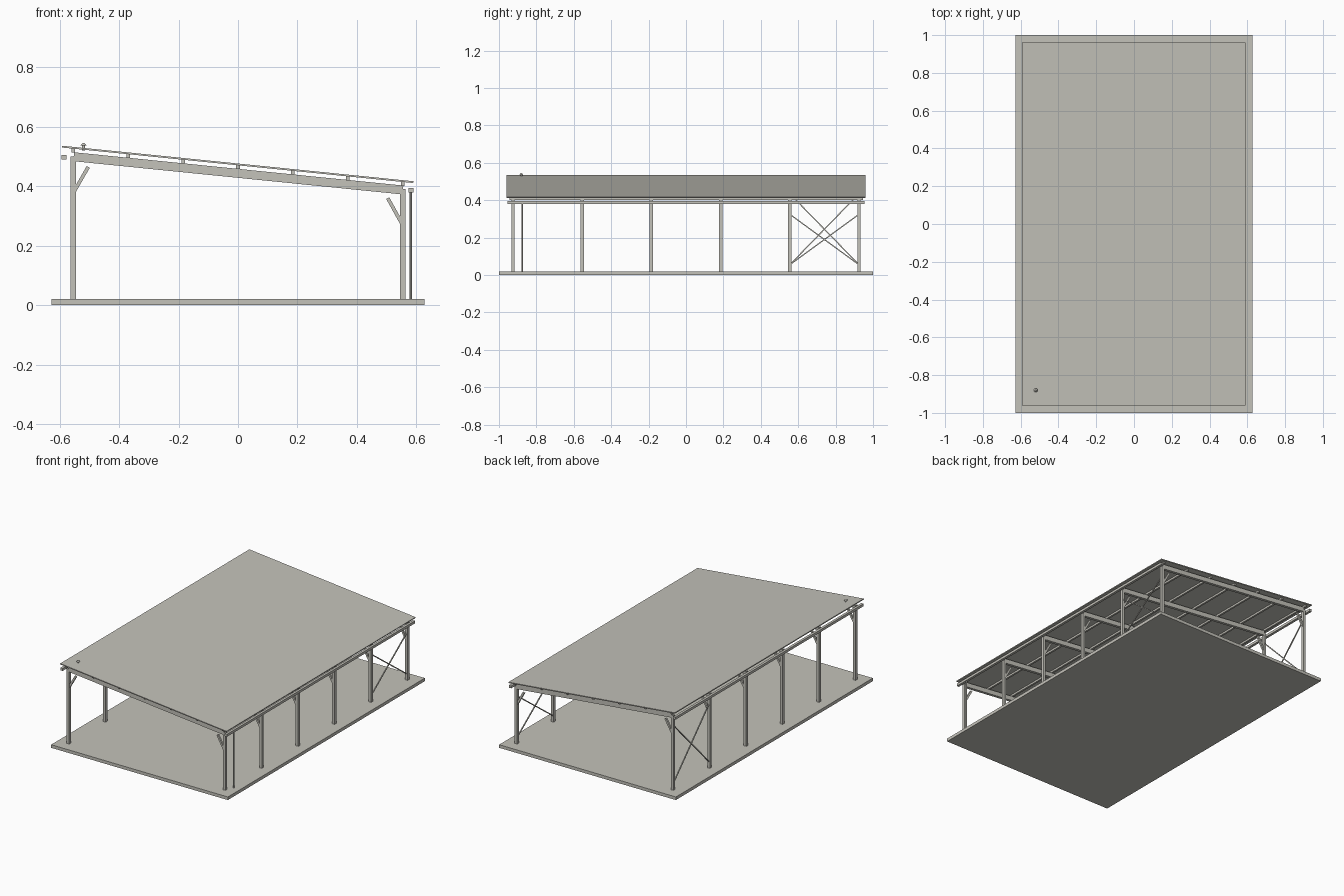
import bpy
from mathutils import Vector, Matrix

cube = bpy.data.objects.get("Cube")
if cube:
    bpy.data.objects.remove(cube, do_unlink=True)

COLOR = (0.55, 0.54, 0.49, 1)
mat = bpy.data.materials.new("warm grey")
mat.use_nodes = True
mat.diffuse_color = COLOR
mat.node_tree.nodes["Principled BSDF"].inputs["Base Color"].default_value = COLOR

SLOPE = -0.101
FRAMES = [-0.925 + 0.37 * i for i in range(6)]
POST_X = 0.555
SLAB = 0.02


def roof_z(x, drop=0):
    """Height of the roof's upper face at x, less a drop."""
    return 0.4765 + SLOPE * x - drop


def finish(name):
    ob = bpy.context.object
    ob.name = name
    ob.data.materials.append(mat)
    return ob


def bar(name, a, b, across, depth, side=(0, 1, 0)):
    """Box from a to b; across is its size along side, depth the other one."""
    a, b, side = Vector(a), Vector(b), Vector(side)
    axis = (b - a).normalized()
    third = axis.cross(side)
    bpy.ops.mesh.primitive_cube_add(size=1)
    ob = finish(name)
    turn = Matrix((axis, side, third)).transposed().to_4x4()
    size = Matrix.Diagonal(((b - a).length, across, depth, 1))
    ob.data.transform(Matrix.Translation((a + b) / 2) @ turn @ size)
    return ob


def tube(name, x, y, z0, z1, r0, r1, sides=12):
    bpy.ops.mesh.primitive_cone_add(vertices=sides, radius1=r0, radius2=r1, depth=z1 - z0,
                                    location=(x, y, (z0 + z1) / 2))
    ob = finish(name)
    bpy.ops.object.shade_smooth_by_angle()
    return ob


# Floor slab and sloping roof sheet
bar("floor_slab", (-0.628, 0, SLAB / 2), (0.628, 0, SLAB / 2), 2, SLAB)
bar("roof_sheet", (-0.592, 0, roof_z(-0.592, 0.003)), (0.59, 0, roof_z(0.59, 0.003)), 1.92, 0.006)

# Portal frames: posts, rafter and knee braces
for i, y in enumerate(FRAMES, 1):
    bar(f"rafter_{i}", (-0.553, y, roof_z(-0.553, 0.033)), (0.555, y, roof_z(0.555, 0.033)), 0.018, 0.03)
    for side, sx, top, foot, head in (("right", -1, 0.5, 0.385, 0.465), ("left", 1, 0.39, 0.277, 0.36)):
        bar(f"{side}_post_{i}", (sx * POST_X, y, SLAB), (sx * POST_X, y, top), 0.018, 0.018)
        bar(f"{side}_knee_brace_{i}", (sx * 0.55, y, foot), (sx * 0.504, y, head), 0.012, 0.012)

# Purlins along the roof
for i in range(7):
    x = -0.555 + 0.185 * i
    z = roof_z(x, 0.012)
    bar(f"purlin_{i + 1}", (x, -0.945, z), (x, 0.945, z), 0.012, 0.014, (1, 0, 0))

# Crossed wind braces in the rear bay of both long sides
for side, x, high in (("right", -POST_X, 0.435), ("left", POST_X, 0.325)):
    for name, z0, z1 in (("rising", 0.055, high), ("falling", high, 0.055)):
        bar(f"{side}_wind_brace_{name}", (x, FRAMES[4], z0), (x, FRAMES[5], z1), 0.006, 0.006, (1, 0, 0))

# Gutters and the downpipe
for side, x, z in (("right", -0.586, 0.498), ("left", 0.582, 0.387)):
    bar(f"{side}_gutter", (x, -0.955, z), (x, 0.955, z), 0.016, 0.016, (1, 0, 0))
tube("downpipe", 0.582, -0.875, SLAB, 0.382, 0.004, 0.004)

# Roof vent with a conical cap
tube("vent_pipe", -0.52, -0.88, 0.52, 0.54, 0.005, 0.005)
tube("vent_cap", -0.52, -0.88, 0.538, 0.545, 0.01, 0.003)
